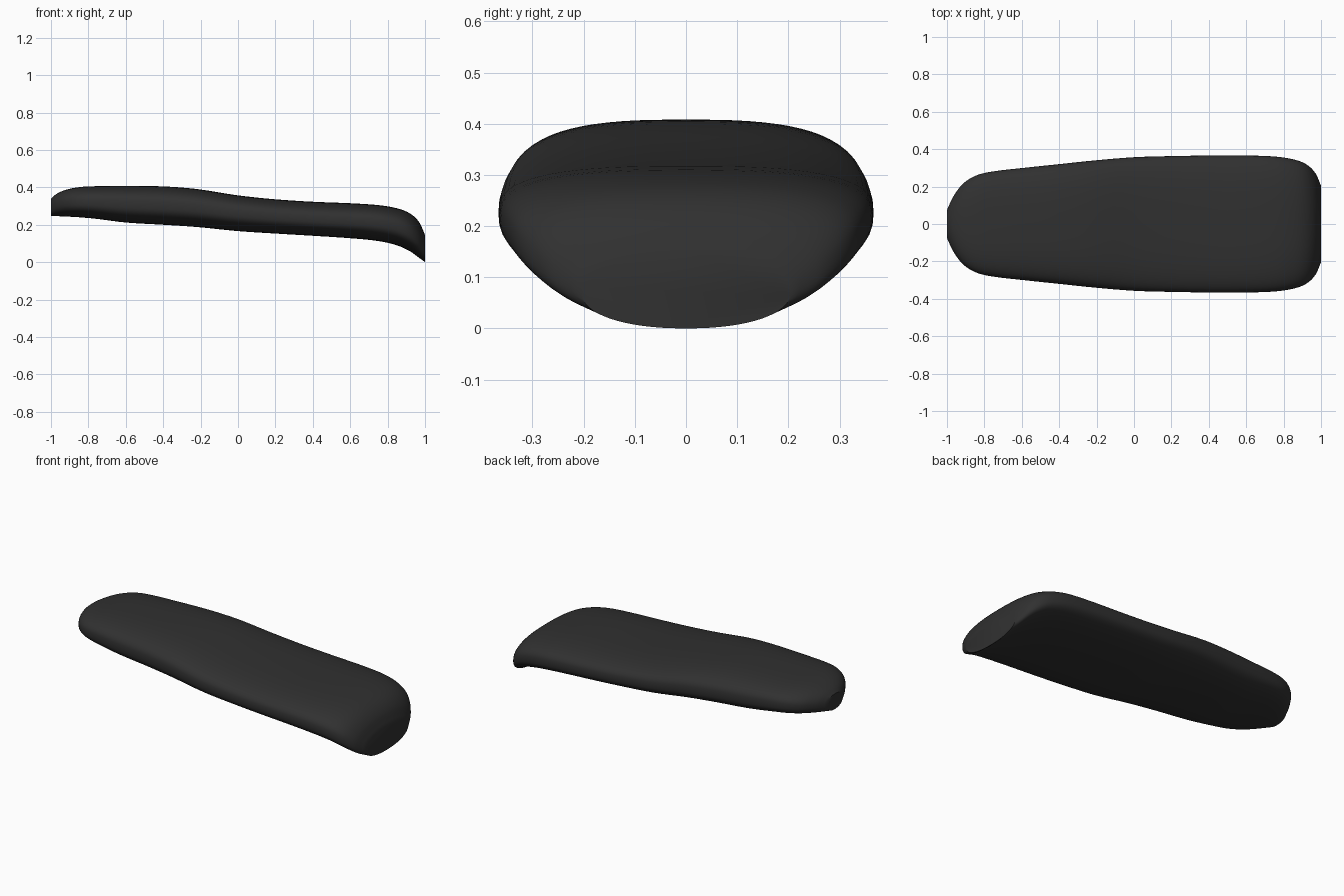
import bpy, bmesh, math

if "Cube" in bpy.data.objects:
    bpy.data.objects.remove(bpy.data.objects["Cube"])

# Stations along the pad: x, half width, top z, bottom z, roundness exponent
STATIONS = [
    (-1.00, .075, .340, .247, 2.2), (-.97, .140, .365, .246, 2.3),
    (-.92, .210, .387, .244, 2.5), (-.85, .257, .401, .240, 2.7),
    (-.76, .280, .406, .232, 2.8), (-.60, .299, .408, .212, 2.8),
    (-.40, .320, .405, .200, 2.8), (-.22, .339, .391, .188, 2.8),
    (0.00, .357, .357, .166, 2.8), (.20, .363, .336, .153, 2.8),
    (.40, .366, .323, .141, 2.8), (.60, .366, .315, .128, 2.8),
    (.75, .361, .305, .113, 2.8), (.85, .346, .288, .090, 2.7),
    (.92, .320, .260, .058, 2.6), (.97, .272, .212, .022, 2.4),
    (1.00, .205, .145, .000, 2.2),
]
STEPS, SIDES = 4, 64


def smooth_stations(pts):
    """Catmull-Rom interpolation between the stations."""
    out = []
    for i in range(len(pts) - 1):
        a, b = pts[i], pts[i + 1]
        p, n = pts[max(i - 1, 0)], pts[min(i + 2, len(pts) - 1)]
        h = b[0] - a[0]
        for k in range(STEPS):
            t = k / STEPS
            row = [a[0] + h * t]
            for c in range(1, 5):
                ma = (b[c] - p[c]) / (b[0] - p[0]) * h
                mb = (n[c] - a[c]) / (n[0] - a[0]) * h
                row.append((2*t**3 - 3*t**2 + 1) * a[c] + (t**3 - 2*t**2 + t) * ma
                           + (3*t**2 - 2*t**3) * b[c] + (t**3 - t**2) * mb)
            out.append(row)
    out.append(list(pts[-1]))
    return out


def power(v, n):
    return math.copysign(abs(v) ** (2 / n), v)


# Padded body: rounded cross-sections lofted along x
bm = bmesh.new()
rings = []
for x, w, top, bottom, n in smooth_stations(STATIONS):
    mid, half = (top + bottom) / 2, (top - bottom) / 2
    ring = []
    for i in range(SIDES):
        a = 2 * math.pi * i / SIDES
        ring.append(bm.verts.new((x, w * power(math.cos(a), n),
                                  mid + half * power(math.sin(a), n))))
    rings.append(ring)
for r, s in zip(rings, rings[1:]):
    for i in range(SIDES):
        j = (i + 1) % SIDES
        bm.faces.new((r[i], r[j], s[j], s[i]))

# Flat end caps
bm.faces.new(rings[0])
bm.faces.new(rings[-1])
bmesh.ops.recalc_face_normals(bm, faces=bm.faces)

mesh = bpy.data.meshes.new("seat_pad")
bm.to_mesh(mesh)
bm.free()
pad = bpy.data.objects.new("seat_pad", mesh)
bpy.context.collection.objects.link(pad)

# Dark upholstery
mat = bpy.data.materials.new("dark grey")
mat.diffuse_color = (.03, .03, .03, 1)
mat.use_nodes = True
mat.node_tree.nodes["Principled BSDF"].inputs["Base Color"].default_value = mat.diffuse_color
mesh.materials.append(mat)

bpy.context.view_layer.objects.active = pad
pad.select_set(True)
bpy.ops.object.shade_smooth_by_angle(angle=math.radians(35))
